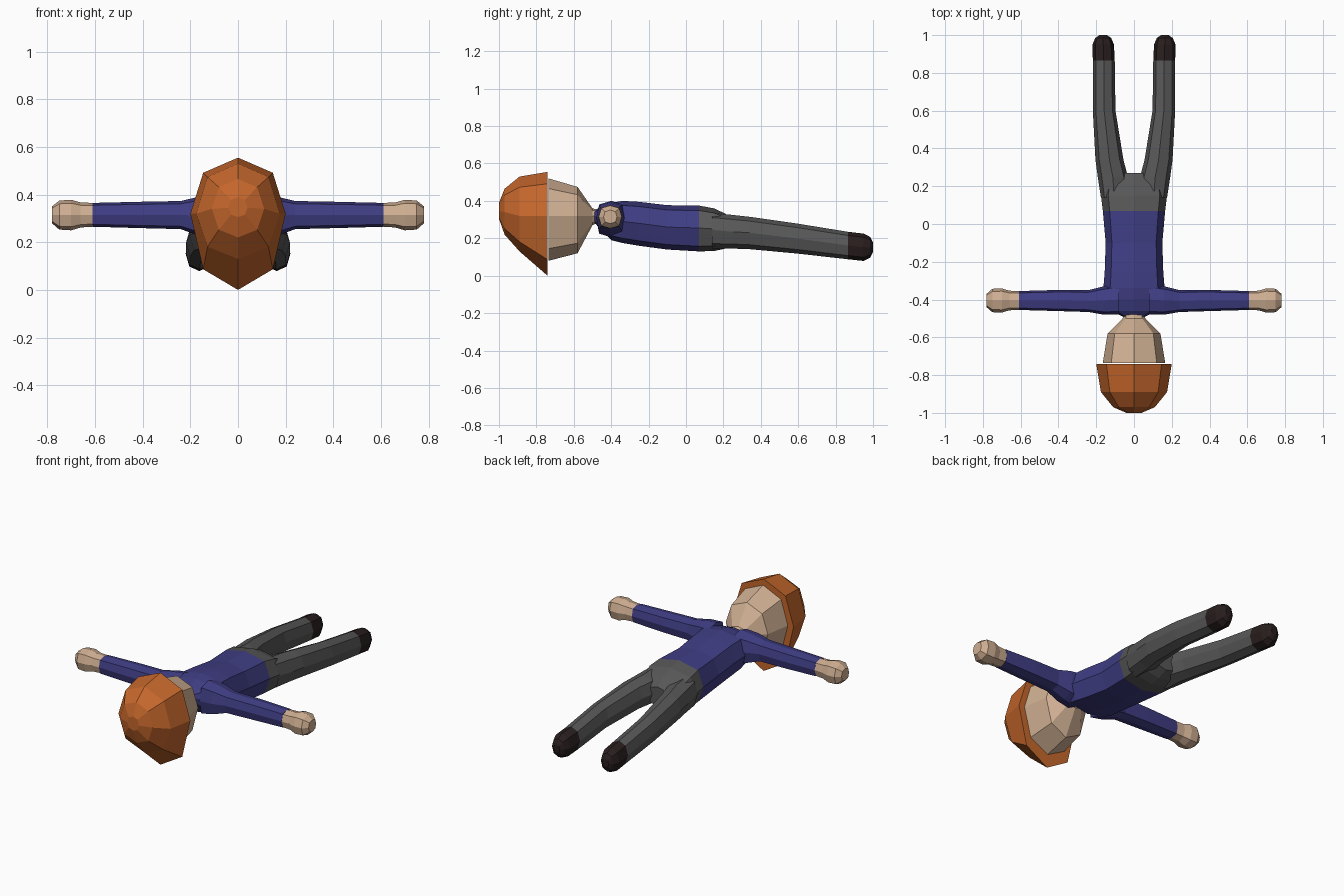
import bpy, bmesh


def material(name, rgb):
    m = bpy.data.materials.new(name)
    m.diffuse_color = (*rgb, 1)
    return m


SKIN = material("skin", (0.63, 0.43, 0.29))
ORANGE = material("orange hair", (0.56, 0.135, 0.025))
BLUE = material("blue cloth", (0.05, 0.047, 0.23))
GREY = material("grey cloth", (0.095, 0.095, 0.095))
DARK = material("dark leather", (0.022, 0.013, 0.013))


def loft(name, mat, rings, axis="y", k=0.73, side=1, start=False, end=False):
    """Eight-sided tube; ring = (position along axis, centre across, centre z,
    half width, height above centre, depth below centre)."""
    octagon = [(1, 0), (k, k), (0, 1), (-k, k), (-1, 0), (-k, -k), (0, -1), (k, -k)]
    bm = bmesh.new()
    loops = []
    for t, c, z, w, up, down in rings:
        loop = []
        for u, v in octagon:
            across, height = c + w * u, z + v * (up if v > 0 else down)
            co = (across, t, height) if axis == "y" else (t, across, height)
            loop.append(bm.verts.new((co[0] * side, co[1], co[2])))
        loops.append(loop)
    for a, b in zip(loops, loops[1:]):
        for i in range(8):
            j = (i + 1) % 8
            bm.faces.new((a[i], a[j], b[j], b[i]))
    if start:
        bm.faces.new(loops[0])
    if end:
        bm.faces.new(loops[-1])
    bmesh.ops.recalc_face_normals(bm, faces=bm.faces)
    # an open tube must still face outward
    bm.faces.ensure_lookup_table()
    f = bm.faces[0]
    n = len(rings[:2])
    mid = sum((v.co for l in loops[:2] for v in l), f.normal * 0) / (8 * n)
    if f.normal.dot(f.calc_center_median() - mid) < 0:
        bmesh.ops.reverse_faces(bm, faces=bm.faces)
    mesh = bpy.data.meshes.new(name)
    bm.to_mesh(mesh)
    bm.free()
    mesh.materials.append(mat)
    ob = bpy.data.objects.new(name, mesh)
    bpy.context.collection.objects.link(ob)
    return ob


# Hair cap with an overhanging rim
loft("hair", ORANGE, [
    (-0.74, 0, 0.32, 0.20, 0.235, 0.32),
    (-0.89, 0, 0.32, 0.175, 0.21, 0.19),
    (-0.97, 0, 0.34, 0.11, 0.125, 0.12),
    (-1.00, 0, 0.345, 0.04, 0.045, 0.04)], start=True, end=True)

# Head narrowing into the neck
loft("head", SKIN, [
    (-0.735, 0, 0.32, 0.165, 0.20, 0.24),
    (-0.58, 0, 0.32, 0.14, 0.155, 0.20),
    (-0.50, 0, 0.32, 0.06, 0.04, 0.05),
    (-0.46, 0, 0.32, 0.05, 0.03, 0.03)])

# Shirt body from collar to waist
loft("shirt", BLUE, [
    (-0.49, 0, 0.32, 0.06, 0.025, 0.035),
    (-0.46, 0, 0.31, 0.12, 0.06, 0.06),
    (-0.40, 0, 0.30, 0.155, 0.09, 0.11),
    (-0.34, 0, 0.29, 0.162, 0.11, 0.115),
    (-0.25, 0, 0.28, 0.155, 0.115, 0.12),
    (-0.10, 0, 0.26, 0.15, 0.117, 0.12),
    (0.07, 0, 0.255, 0.165, 0.12, 0.125)], k=0.78, start=True)

# Trouser seat, closing at the crotch
loft("trouser_seat", GREY, [
    (0.07, 0, 0.255, 0.165, 0.12, 0.125),
    (0.15, 0, 0.25, 0.175, 0.11, 0.118),
    (0.21, 0, 0.24, 0.165, 0.092, 0.095),
    (0.27, 0, 0.23, 0.06, 0.06, 0.06)], k=0.78, end=True)

for side, tag in ((1, "left"), (-1, "right")):
    # Trouser leg and rounded shoe
    loft(tag + "_leg", GREY, [
        (0.14, 0.105, 0.245, 0.07, 0.09, 0.10),
        (0.25, 0.112, 0.235, 0.08, 0.09, 0.09),
        (0.34, 0.13, 0.23, 0.074, 0.085, 0.088),
        (0.60, 0.158, 0.198, 0.06, 0.08, 0.08),
        (0.865, 0.16, 0.162, 0.058, 0.073, 0.074)], side=side)
    loft(tag + "_shoe", DARK, [
        (0.865, 0.16, 0.162, 0.058, 0.073, 0.074),
        (0.95, 0.163, 0.152, 0.057, 0.073, 0.073),
        (0.985, 0.163, 0.152, 0.042, 0.055, 0.055),
        (1.0, 0.163, 0.152, 0.02, 0.025, 0.025)], side=side, end=True)

    # Sleeve with a flared shoulder, then the fist
    loft(tag + "_sleeve", BLUE, [
        (0.08, -0.40, 0.305, 0.08, 0.095, 0.10),
        (0.16, -0.405, 0.31, 0.075, 0.082, 0.085),
        (0.24, -0.408, 0.315, 0.058, 0.058, 0.06),
        (0.40, -0.405, 0.315, 0.056, 0.055, 0.056),
        (0.61, -0.405, 0.315, 0.05, 0.05, 0.05)], "x", 0.8, side)
    loft(tag + "_hand", SKIN, [
        (0.61, -0.405, 0.315, 0.05, 0.05, 0.05),
        (0.66, -0.405, 0.315, 0.052, 0.052, 0.053),
        (0.70, -0.405, 0.315, 0.064, 0.063, 0.065),
        (0.75, -0.405, 0.315, 0.062, 0.06, 0.062),
        (0.78, -0.405, 0.315, 0.036, 0.036, 0.036)], "x", 0.77, side, end=True)
